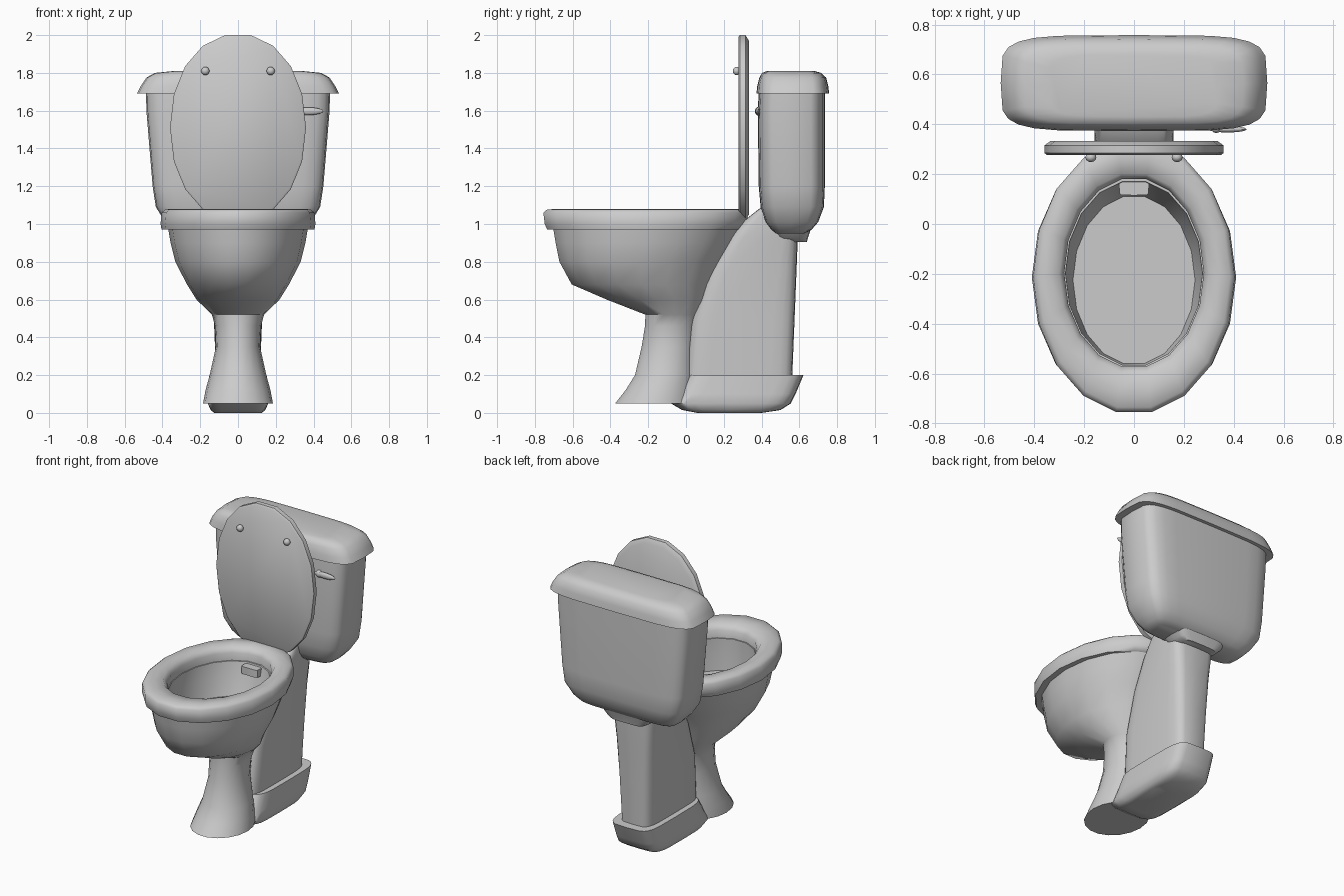
import bpy, bmesh, math


def finish(name, bm, angle=42):
    """Turn a bmesh into a smooth object whose hard edges stay sharp."""
    bmesh.ops.recalc_face_normals(bm, faces=bm.faces)
    mesh = bpy.data.meshes.new(name)
    bm.to_mesh(mesh)
    bm.free()
    mesh.shade_smooth()
    mesh.set_sharp_from_angle(angle=math.radians(angle))
    obj = bpy.data.objects.new(name, mesh)
    bpy.context.collection.objects.link(obj)
    return obj


def spow(v, e):
    return math.copysign(abs(v) ** e, v)


def loft(name, sections, n=18, power=2, axis='Z', closed=False, angle=42):
    """Skin oval sections (height, half width, near, far) stacked along an axis."""
    bm = bmesh.new()
    angles = [2 * math.pi * i / n for i in range(n)]
    top = max(spow(math.sin(a), 2 / power) for a in angles)
    rings = []
    for h, rx, a0, a1 in sections:
        ring = []
        for t in angles:
            x = rx * spow(math.cos(t), 2 / power)
            a = (a0 + a1) / 2 + (a1 - a0) / 2 * spow(math.sin(t), 2 / power) / top
            ring.append(bm.verts.new((x, a, h) if axis == 'Z' else (x, h, a)))
        rings.append(ring)
    pairs = list(zip(rings, rings[1:]))
    if closed:
        pairs.append((rings[-1], rings[0]))
    else:
        bm.faces.new(rings[0])
        bm.faces.new(rings[-1])
    for lo, hi in pairs:
        for i in range(n):
            j = (i + 1) % n
            bm.faces.new((lo[i], lo[j], hi[j], hi[i]))
    return finish(name, bm, angle)


def ball(name, loc, scale):
    bm = bmesh.new()
    bmesh.ops.create_uvsphere(bm, u_segments=12, v_segments=8, radius=1)
    bmesh.ops.scale(bm, vec=scale, verts=bm.verts)
    bmesh.ops.translate(bm, vec=loc, verts=bm.verts)
    return finish(name, bm)


# Bowl and pedestal: up the outside, over the top, down the inside to the water
loft("bowl", [
    (0.05, 0.185, -0.375, 0.05), (0.12, 0.172, -0.32, 0.05),
    (0.20, 0.150, -0.27, 0.05), (0.35, 0.117, -0.235, 0.05),
    (0.46, 0.122, -0.217, 0.06), (0.52, 0.138, -0.215, 0.08),
    (0.60, 0.22, -0.42, 0.115), (0.68, 0.27, -0.605, 0.14),
    (0.80, 0.332, -0.67, 0.20), (0.90, 0.357, -0.69, 0.26),
    (0.99, 0.372, -0.705, 0.31), (0.99, 0.275, -0.565, 0.17),
    (0.90, 0.27, -0.565, 0.15), (0.78, 0.245, -0.56, 0.11)])

# Water inlet under the back of the rim
loft("water_inlet", [(0.93, 0.06, 0.115, 0.2), (0.98, 0.06, 0.115, 0.2)], 12, 8)

# Rounded seat ring
loft("seat", [
    (0.97, 0.405, -0.735, 0.30), (1.00, 0.41, -0.748, 0.32),
    (1.06, 0.405, -0.755, 0.33), (1.077, 0.385, -0.735, 0.315),
    (1.08, 0.345, -0.67, 0.26), (1.072, 0.30, -0.60, 0.20),
    (1.04, 0.28, -0.572, 0.18), (0.97, 0.28, -0.572, 0.18)],
    closed=True, angle=60)

# Raised seat cover with two bumpers
loft("seat_cover", [
    (0.277, 0.35, 1.03, 1.99), (0.285, 0.36, 1.02, 2.0),
    (0.315, 0.36, 1.02, 2.0), (0.333, 0.335, 1.05, 1.97)],
    power=2.1, axis='Y')
for side in (-1, 1):
    ball("cover_bumper", (side * 0.173, 0.268, 1.81), (0.022, 0.02, 0.022))

# Rear column and its foot
loft("rear_column", [
    (0.18, 0.115, 0.0, 0.562), (0.50, 0.128, 0.03, 0.575),
    (0.75, 0.14, 0.12, 0.585), (0.93, 0.155, 0.23, 0.592),
    (1.02, 0.16, 0.31, 0.592), (1.09, 0.16, 0.40, 0.55)], 24, 5)
loft("rear_foot", [
    (0.0, 0.125, 0.06, 0.40), (0.015, 0.145, -0.02, 0.50),
    (0.05, 0.16, -0.08, 0.555), (0.10, 0.157, -0.04, 0.58),
    (0.20, 0.152, 0.02, 0.622)], 24, 5)

# Cistern with its mounting flange
loft("cistern_flange", [
    (0.905, 0.12, 0.52, 0.64), (0.925, 0.155, 0.48, 0.645),
    (0.97, 0.19, 0.46, 0.66)], 24, 5)
loft("cistern", [
    (0.95, 0.31, 0.475, 0.63), (0.97, 0.35, 0.45, 0.665),
    (1.01, 0.385, 0.42, 0.70), (1.09, 0.435, 0.395, 0.73),
    (1.20, 0.452, 0.385, 0.735), (1.60, 0.485, 0.38, 0.735),
    (1.70, 0.487, 0.385, 0.735)], 24, 5)

# Cistern lid
loft("cistern_lid", [
    (1.69, 0.535, 0.373, 0.758), (1.73, 0.515, 0.377, 0.753),
    (1.775, 0.485, 0.388, 0.742), (1.80, 0.44, 0.403, 0.715),
    (1.81, 0.34, 0.43, 0.68)], 24, 4.8)

# Flush handle
ball("flush_handle", (0.375, 0.38, 1.597), (0.078, 0.013, 0.02))
ball("flush_pivot", (0.33, 0.385, 1.597), (0.022, 0.02, 0.024))
